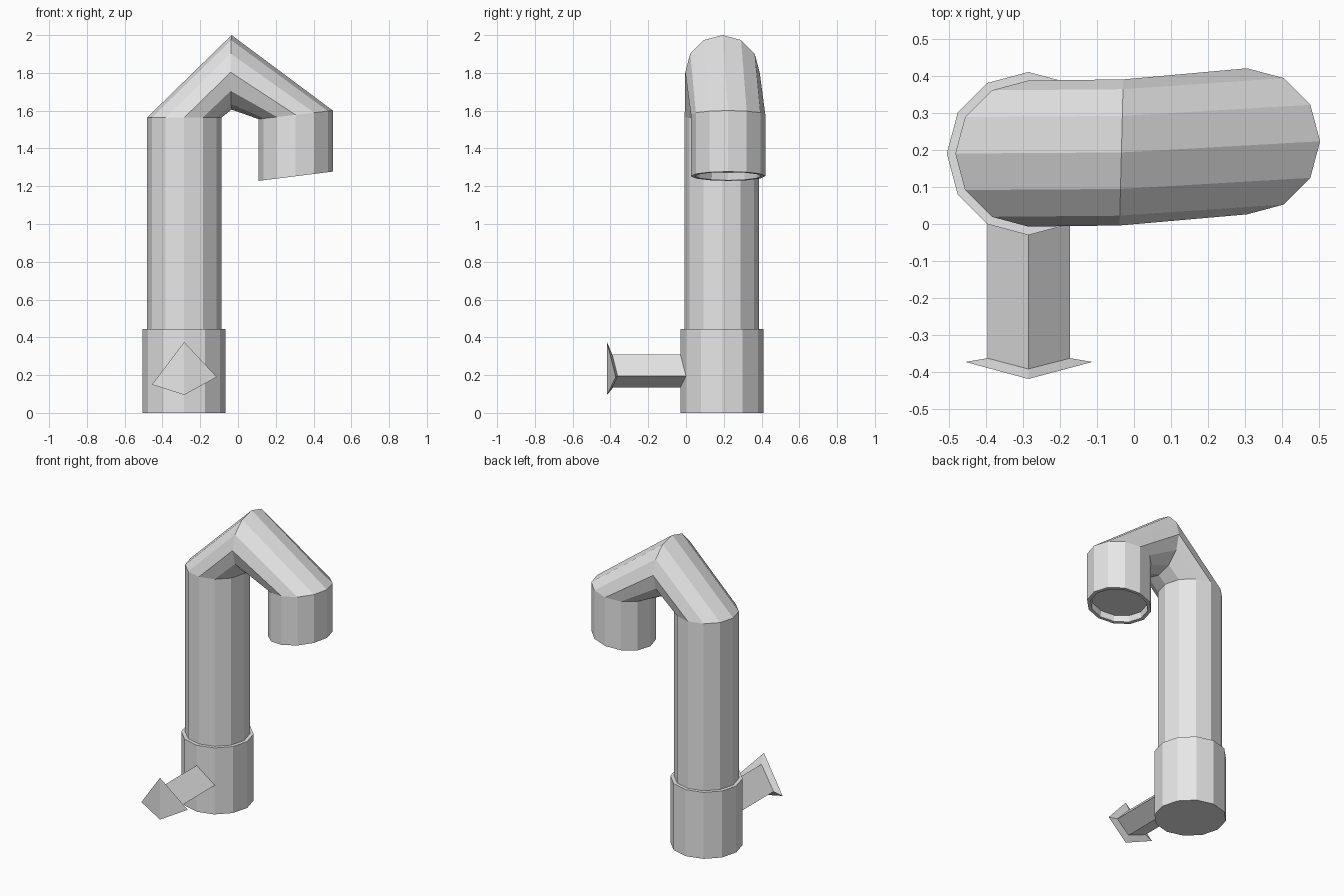
import bpy
import math
from mathutils import Vector

if "Cube" in bpy.data.objects:
    bpy.data.objects.remove(bpy.data.objects["Cube"])

SIDES = 12
grey = bpy.data.materials.new("plain grey")
grey.diffuse_color = (0.8, 0.8, 0.8, 1)
grey.use_nodes = True
grey.node_tree.nodes["Principled BSDF"].inputs["Base Color"].default_value = grey.diffuse_color


def loft(name, rings):
    """Skin a chain of equal-count rings and cap both ends."""
    n = len(rings[0])
    verts = [p for ring in rings for p in ring]
    faces = [list(range(n))[::-1],
             [(len(rings) - 1) * n + i for i in range(n)]]
    for r in range(len(rings) - 1):
        for i in range(n):
            j = (i + 1) % n
            faces.append([r * n + i, r * n + j, (r + 1) * n + j, (r + 1) * n + i])
    mesh = bpy.data.meshes.new(name)
    mesh.from_pydata(verts, [], faces)
    mesh.materials.append(grey)
    mesh.update()
    obj = bpy.data.objects.new(name, mesh)
    bpy.context.collection.objects.link(obj)
    return obj


def ring(center, u, v):
    """Twelve-sided ring spanned by two radius vectors."""
    c, u, v = Vector(center), Vector(u), Vector(v)
    return [c + u * math.cos(a) + v * math.sin(a)
            for a in (i * math.tau / SIDES for i in range(SIDES))]


def flat(z, r):
    return ring((-0.285, 0.19, z), (r, 0, 0), (0, r, 0))


R = 0.197
CX, CY = 0.305, 0.223

# base sleeve
loft("base_sleeve", [flat(0, 0.22), flat(0.445, 0.22)])


def spout(z, r, slope):
    return ring((CX, CY, z), (-r, 0, -slope * r), (0, r, 0))


# bent pipe with a recessed mouth
loft("bent_pipe", [
    flat(0.40, R),
    flat(1.563, R),
    ring((-0.034, 0.193, 1.803), (0, 0, -R), (0.005, R, 0)),
    spout(1.578, R, 0.115),
    spout(1.253, R, 0.125),
    spout(1.253, 0.175, 0.125),
    spout(1.293, 0.170, 0.125),
])

# handle stem flaring into a folded kite-shaped plate
stem = [(-0.285, 0.31), (-0.395, 0.167), (-0.285, 0.135), (-0.172, 0.195)]
kite = [(-0.285, 0.375), (-0.455, 0.15), (-0.285, 0.095), (-0.112, 0.19)]


def section(points, y_mid, y_side):
    return [Vector((x, y_side if i % 2 else y_mid, z))
            for i, (x, z) in enumerate(points)]


handle = loft("handle", [
    section(kite, -0.418, -0.372),
    section(stem, -0.391, -0.362),
    section(stem, 0.03, 0.03),
])
# fold the front plate along its upright centre line
mesh = handle.data
faces = [list(p.vertices) for p in mesh.polygons if set(p.vertices) != {0, 1, 2, 3}]
coords = [v.co.copy() for v in mesh.vertices]
mesh.clear_geometry()
mesh.from_pydata(coords, [], faces + [[0, 1, 2], [0, 2, 3]])

# consistent outward normals
import bmesh
for obj in bpy.context.collection.objects:
    bm = bmesh.new()
    bm.from_mesh(obj.data)
    bmesh.ops.recalc_face_normals(bm, faces=bm.faces)
    bm.to_mesh(obj.data)
    bm.free()
